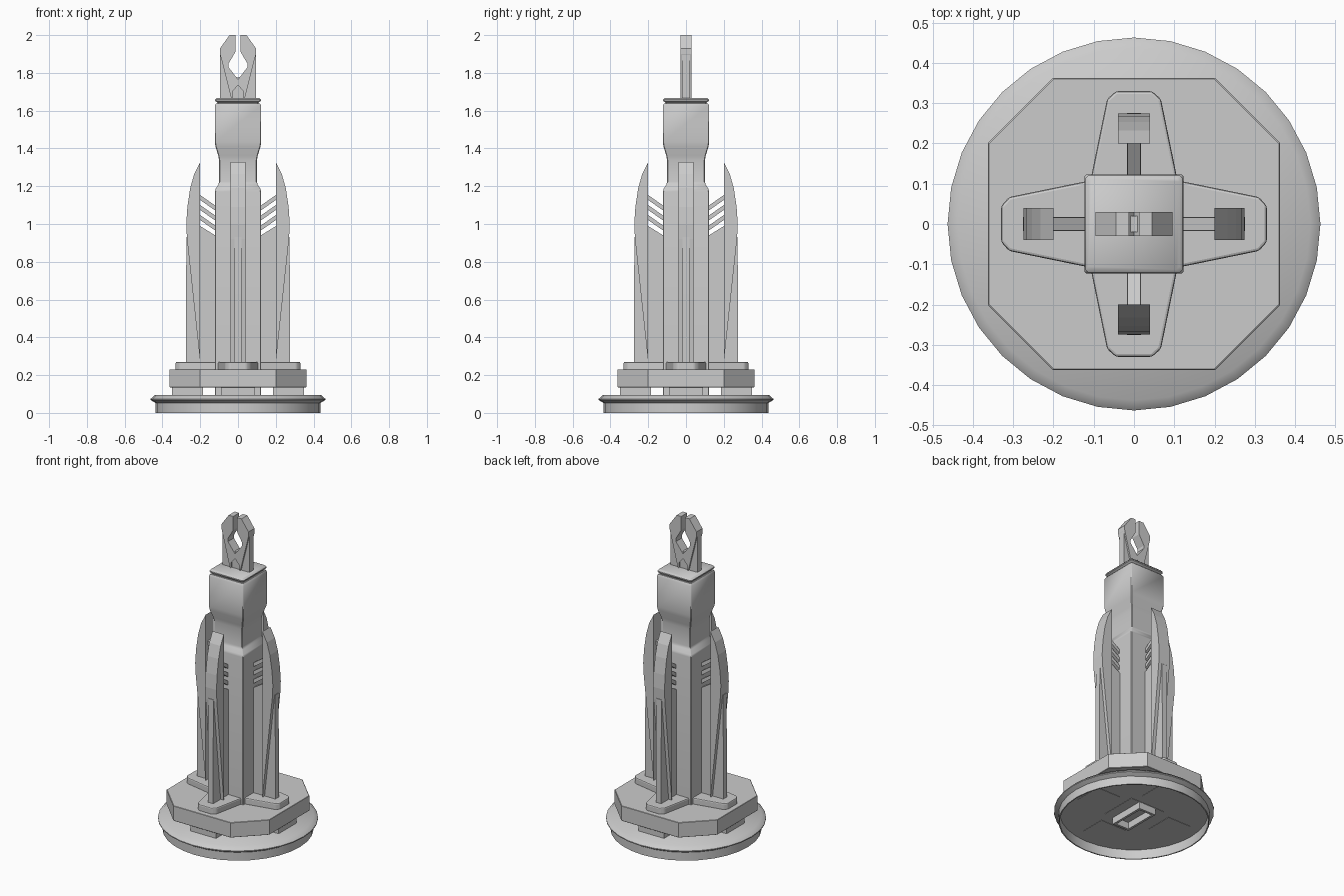
import bpy, bmesh, math
from mathutils import Matrix

if "Cube" in bpy.data.objects:
    bpy.data.objects.remove(bpy.data.objects["Cube"])


def make(name, bm, smooth=0, bevel=0.0):
    bmesh.ops.recalc_face_normals(bm, faces=bm.faces)
    me = bpy.data.meshes.new(name)
    bm.to_mesh(me)
    bm.free()
    ob = bpy.data.objects.new(name, me)
    bpy.context.collection.objects.link(ob)
    if bevel:
        m = ob.modifiers.new("bevel", 'BEVEL')
        m.width, m.segments, m.limit_method = bevel, 2, 'ANGLE'
    if smooth:
        bpy.ops.object.select_all(action='DESELECT')
        ob.select_set(True)
        bpy.context.view_layer.objects.active = ob
        bpy.ops.object.shade_smooth_by_angle(angle=math.radians(smooth))
    return ob


def loft(bm, loops):
    """Skin a stack of equal-length point loops and cap both ends."""
    rings = [[bm.verts.new(p) for p in lp] for lp in loops]
    n = len(rings[0])
    for a, b in zip(rings, rings[1:]):
        for i in range(n):
            bm.faces.new((a[i], a[(i + 1) % n], b[(i + 1) % n], b[i]))
    bm.faces.new(rings[0])
    bm.faces.new(rings[-1])


def square(half, cut, z):
    """Square loop with cut corners."""
    a, c = half, half - cut
    return [(a, -c, z), (a, c, z), (c, a, z), (-c, a, z),
            (-a, c, z), (-a, -c, z), (-c, -a, z), (c, -a, z)]


def rect(hx, hy, z):
    return [(-hx, -hy, z), (hx, -hy, z), (hx, hy, z), (-hx, hy, z)]


def slab_xz(bm, pts, half):
    """Extrude an x-z outline to both sides of y = 0."""
    loft(bm, [[(x, y, z) for x, z in pts] for y in (-half, half)])


def slab_xy(bm, pts, z0, z1):
    loft(bm, [[(x, y, z) for x, y in pts] for z in (z0, z1)])


def four(name, build, bevel=0.0):
    """Build one part on +x and repeat it around z."""
    for i, side in enumerate(("right", "back", "left", "front")):
        bm = bmesh.new()
        build(bm)
        bm.transform(Matrix.Rotation(i * math.pi / 2, 4, 'Z'))
        make(f"{side}_{name}", bm, bevel=bevel)


# round base with a flared lip and a hollow underside
bm = bmesh.new()
loft(bm, [[(r * math.cos(i * math.pi / 16), r * math.sin(i * math.pi / 16), z) for i in range(32)]
          for r, z in ((.43, .06), (.43, 0), (.437, 0), (.437, .053), (.463, .068), (.463, .074), (.438, .096))])
make("round_base", bm, smooth=48)

# socket under the base, open at the bottom
bm = bmesh.new()
loft(bm, [rect(.06, .12, .07), rect(.06, .12, .015), rect(.045, .105, .015), rect(.045, .105, .06)])
make("underside_socket", bm)

# spacer blocks running through the base to the deck
four("spacer", lambda bm: slab_xy(bm, [(.185, -.09), (.35, -.09), (.35, .09), (.185, .09)], .058, .145))

# octagonal deck
bm = bmesh.new()
loft(bm, [square(h, .16, z) for h, z in ((.36, .135), (.362, .137), (.362, .229), (.36, .231))])
make("octagonal_deck", bm)

# tapered foot plates
four("foot_plate", lambda bm: slab_xy(
    bm, [(.1, -.11), (.31, -.067), (.33, -.045), (.33, .045), (.31, .067), (.1, .11)], .225, .27), bevel=.007)

# central column with a narrow neck
bm = bmesh.new()
loft(bm, [square(h, .004, z) for h, z in (
    (.122, .058), (.122, 1.17), (.119, 1.185), (.104, 1.208), (.1, 1.225), (.1, 1.335),
    (.104, 1.36), (.119, 1.41), (.123, 1.435), (.123, 1.625), (.116, 1.638))])
make("column", bm, smooth=40)

# cap plate
bm = bmesh.new()
loft(bm, [square(h, .008, z) for h, z in (
    (.108, 1.632), (.11, 1.643), (.121, 1.652), (.121, 1.659), (.113, 1.668))])
make("cap_plate", bm, smooth=40)


# fins: thick curved blade, thin web, slanted slats
def blade(bm):
    slab_xz(bm, [(.2, .265), (.27, .92), (.274, 1.0), (.268, 1.09), (.253, 1.19),
                 (.232, 1.265), (.2, 1.327)], .04)


def web(bm):
    slab_xz(bm, [(.11, .26), (.276, .26), (.276, .63), (.272, .93), (.21, .995), (.11, .933)], .018)


def slats(bm):
    for k in range(3):
        z = 1.035 + k * .053
        slab_xz(bm, [(.11, z - .077), (.21, z - .007), (.21, z + .019), (.11, z - .051)], .016)


four("fin_blade", blade)
four("fin_web", web)
four("fin_slats", slats)

# claw at the top: two thick jaws over thinner side webs
for side, s in (("left", -1), ("right", 1)):
    bm = bmesh.new()
    slab_xz(bm, [(s * x, z) for x, z in (
        (.095, 1.93), (.045, 2.0), (.013, 2.0), (.013, 1.912), (.05, 1.85), (.05, 1.83),
        (.0, 1.765), (.0, 1.735), (.03, 1.70), (.03, 1.665), (.036, 1.665), (.095, 1.9))], .03)
    make(f"{side}_jaw", bm)
    bm = bmesh.new()
    slab_xz(bm, [(s * x, z) for x, z in (
        (.0, 1.66), (.094, 1.66), (.094, 1.92), (.06, 1.85), (.03, 1.78), (.0, 1.775))], .02)
    make(f"{side}_jaw_web", bm)
